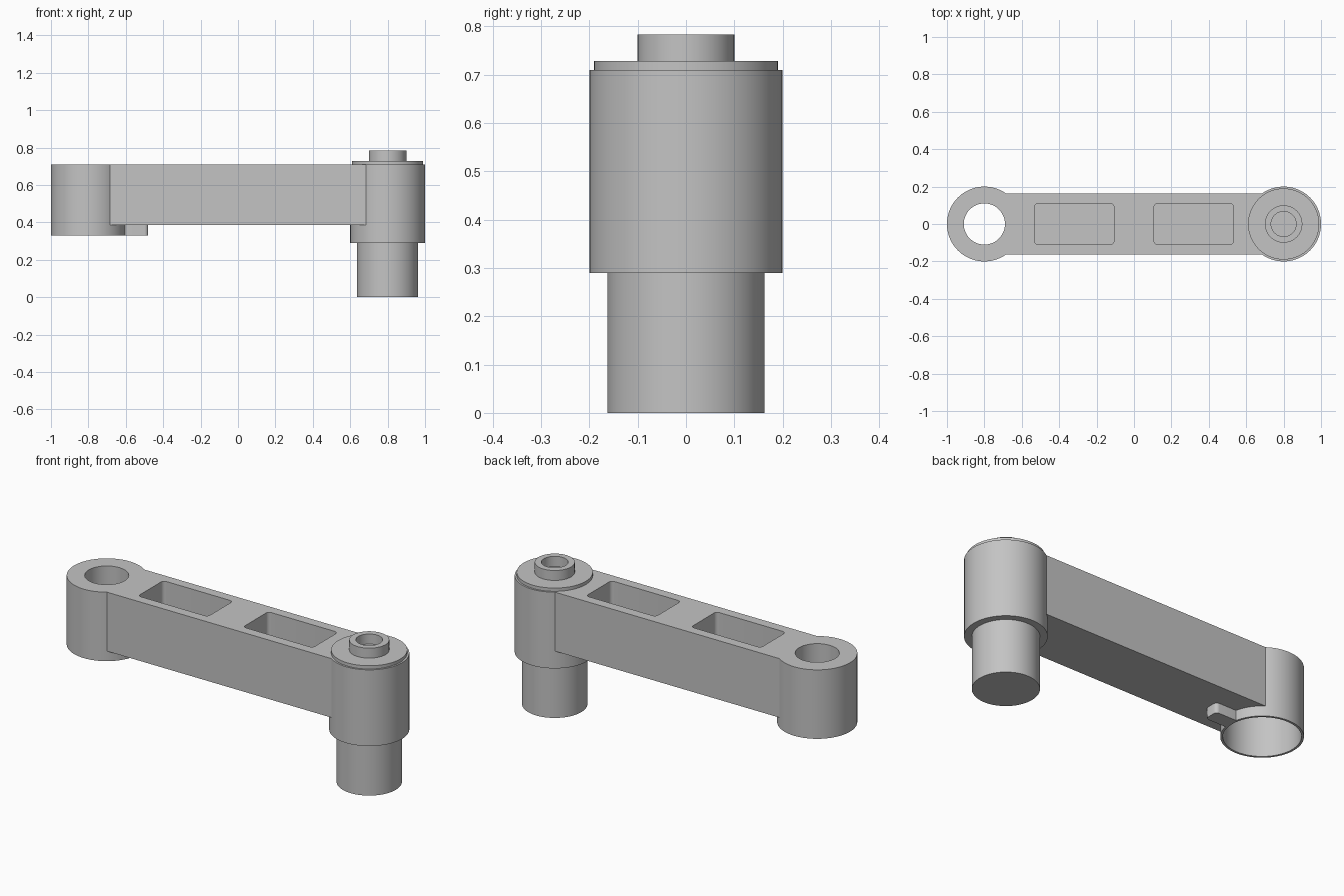
import bpy
from math import cos, sin, pi, radians

cube = bpy.data.objects.get("Cube")
if cube:
    bpy.data.objects.remove(cube, do_unlink=True)

grey = bpy.data.materials.new("plain grey")
grey.use_nodes = True
grey.diffuse_color = (0.55, 0.55, 0.55, 1)
grey.node_tree.nodes["Principled BSDF"].inputs["Base Color"].default_value = grey.diffuse_color

SEGMENTS = 96
PIVOT_X = 0.8


def add_object(name, verts, faces):
    mesh = bpy.data.meshes.new(name)
    mesh.from_pydata(verts, [], faces)
    mesh.materials.append(grey)
    obj = bpy.data.objects.new(name, mesh)
    bpy.context.collection.objects.link(obj)
    return obj


def prism(name, outline, low, high):
    """Extrude a flat counter-clockwise outline between two heights."""
    n = len(outline)
    verts = [(x, y, z) for z in (low, high) for x, y in outline]
    faces = [tuple(reversed(range(n))), tuple(range(n, 2 * n))]
    faces += [(i, (i + 1) % n, n + (i + 1) % n, n + i) for i in range(n)]
    return add_object(name, verts, faces)


def cylinder(name, x, radius, low, high):
    angles = [2 * pi * i / SEGMENTS for i in range(SEGMENTS)]
    return prism(name, [(x + radius * cos(a), radius * sin(a)) for a in angles], low, high)


def rounded_block(name, x, length, width, corner, low, high, steps=6):
    outline = []
    for quarter, (sx, sy) in enumerate([(1, 1), (-1, 1), (-1, -1), (1, -1)]):
        cx, cy = x + sx * (length / 2 - corner), sy * (width / 2 - corner)
        for i in range(steps + 1):
            a = (quarter + i / steps) * pi / 2
            outline.append((cx + corner * cos(a), cy + corner * sin(a)))
    return prism(name, outline, low, high)


def combine(target, tool, operation):
    """Apply a boolean and discard the tool."""
    tool.hide_render = True
    mod = target.modifiers.new(operation.lower(), "BOOLEAN")
    mod.operation, mod.object, mod.solver = operation, tool, "EXACT"
    bpy.context.view_layer.objects.active = target
    bpy.ops.object.modifier_apply(modifier=mod.name)
    bpy.data.objects.remove(tool, do_unlink=True)


# Arm with the hollow hub, the crank barrel and the locating tab
half = 0.163
arm = prism("crank_arm", [(-PIVOT_X, -half), (PIVOT_X, -half), (PIVOT_X, half), (-PIVOT_X, half)],
            0.385, 0.71)
combine(arm, cylinder("hub", -PIVOT_X, 0.2, 0.33, 0.71), "UNION")
combine(arm, cylinder("barrel", PIVOT_X, 0.2, 0.29, 0.71), "UNION")
combine(arm, rounded_block("tab", -0.555, 0.15, 0.08, 0.02, 0.33, 0.40), "UNION")

# Hub bore, wide below and narrow above
combine(arm, cylinder("wide_bore", -PIVOT_X, 0.188, 0.2, 0.575), "DIFFERENCE")
combine(arm, cylinder("narrow_bore", -PIVOT_X, 0.11, 0.5, 0.8), "DIFFERENCE")

# Two blind pockets in the top of the arm
for x in (-0.32, 0.32):
    combine(arm, rounded_block("pocket", x, 0.425, 0.22, 0.02, 0.44, 0.8), "DIFFERENCE")

# Handle shaft, cap disc and hollow boss
shaft = cylinder("handle_shaft", PIVOT_X, 0.163, 0, 0.29)
cap = cylinder("cap_disc", PIVOT_X, 0.19, 0.71, 0.728)
boss = cylinder("top_boss", PIVOT_X, 0.1, 0.728, 0.783)
combine(boss, cylinder("boss_hole", PIVOT_X, 0.067, 0.7, 0.8), "DIFFERENCE")

# Smooth the round walls and keep the edges crisp
for obj in bpy.context.view_layer.objects:
    obj.select_set(obj in (arm, shaft, cap, boss))
bpy.context.view_layer.objects.active = arm
bpy.ops.object.shade_smooth_by_angle(angle=radians(25))
